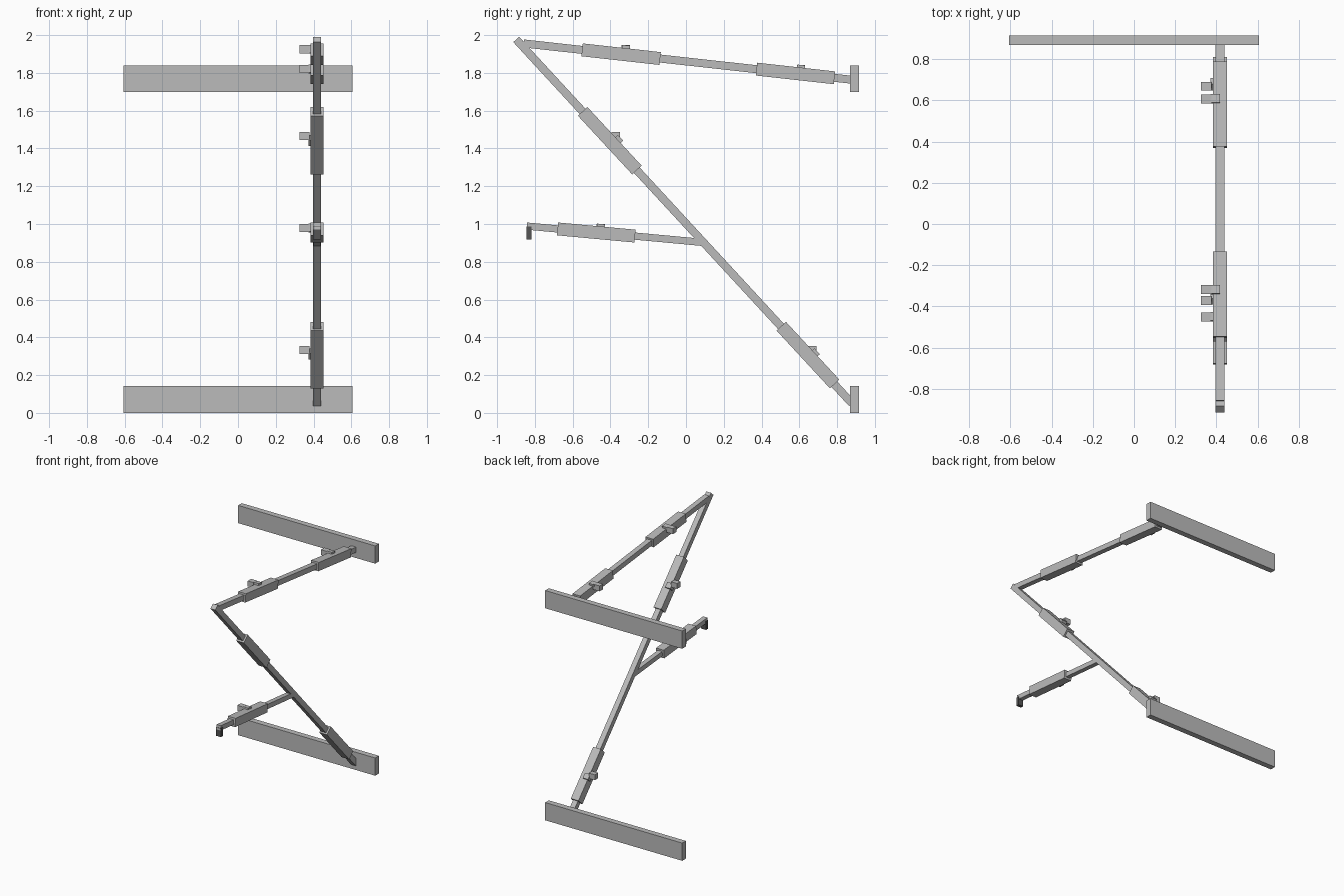
import bpy
import math

if "Cube" in bpy.data.objects:
    bpy.data.objects.remove(bpy.data.objects["Cube"])


def make_material(name, value):
    m = bpy.data.materials.new(name)
    m.diffuse_color = (value, value, value, 1)
    m.use_nodes = True
    m.node_tree.nodes["Principled BSDF"].inputs["Base Color"].default_value = m.diffuse_color
    return m


GREY = make_material("mid_grey", 0.5)
DARK = make_material("dark_grey", 0.09)
ARM_X = 0.418  # all arms lie in this plane


def box(name, center, size, angle=0.0, mat=GREY):
    bpy.ops.mesh.primitive_cube_add(size=1, location=center, rotation=(angle, 0, 0))
    ob = bpy.context.object
    ob.name = name
    ob.scale = size
    bpy.ops.object.transform_apply(location=False, rotation=False, scale=True)
    ob.data.materials.append(mat)
    return ob


def beam(name, a, b, width):
    """Square beam between two (y, z) points in the arm plane."""
    dy, dz = b[0] - a[0], b[1] - a[1]
    center = (ARM_X, (a[0] + b[0]) / 2, (a[1] + b[1]) / 2)
    return box(name, center, (width, math.hypot(dy, dz), width), math.atan2(dz, dy))


def knob(name, y, z, slope, offset=(0, 0)):
    """Clamp block on the sleeve with a grip sticking out to the side."""
    box(name + "_base", (0.395, y + offset[0], z + offset[1]),
        (0.046, 0.042, 0.042), math.atan(slope))
    box(name + "_grip", (0.351, y, z), (0.053, 0.043, 0.043))


# Horizontal end boards
for name, z in (("lower_board", 0.071), ("upper_board", 1.769)):
    box(name, (0, 0.892, z), (1.214, 0.046, 0.142))

# Long diagonal bar with two sleeves
beam("diagonal_bar", (-0.899, 1.977), (0.879, 0.05), 0.042)
beam("diagonal_upper_sleeve", (-0.547, 1.596), (-0.26, 1.286), 0.068)
beam("diagonal_lower_sleeve", (0.504, 0.459), (0.787, 0.153), 0.068)
knob("diagonal_upper_knob", -0.372, 1.466, -1.083, (0.01, -0.024))
knob("diagonal_lower_knob", 0.669, 0.332, -1.083, (0.01, -0.02))

# Upper arm from the tip to the upper board
beam("upper_arm_bar", (-0.86, 1.956), (0.875, 1.764), 0.042)
beam("upper_arm_front_sleeve", (-0.55, 1.922), (-0.137, 1.876), 0.068)
beam("upper_arm_back_sleeve", (0.373, 1.82), (0.786, 1.774), 0.068)
knob("upper_arm_front_knob", -0.319, 1.925, -0.111)
knob("upper_arm_back_knob", 0.608, 1.821, -0.111)

# Short middle arm with its sleeve and end hook
beam("middle_arm_bar", (-0.843, 0.989), (0.095, 0.902), 0.038)
beam("middle_arm_sleeve", (-0.68, 0.974), (-0.27, 0.936), 0.068)
knob("middle_arm_knob", -0.451, 0.979, -0.094)
box("middle_arm_hook", (ARM_X, -0.831, 0.953), (0.043, 0.025, 0.07), mat=DARK)
